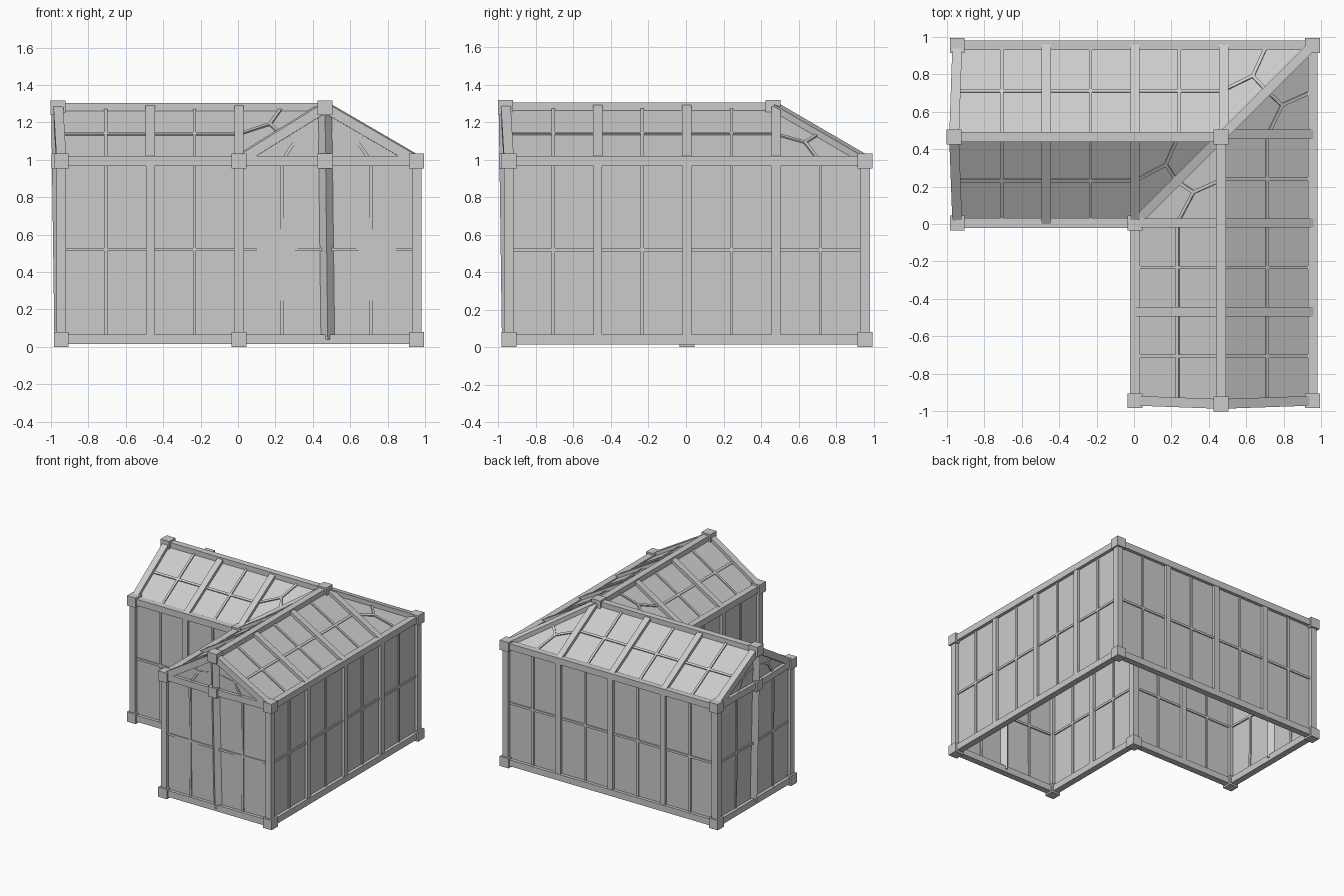
import bpy, bmesh
from mathutils import Vector, Matrix

old = bpy.data.objects.get("Cube")
if old:
    bpy.data.objects.remove(old)

mat = bpy.data.materials.new("plain grey")
mat.use_nodes = True
grey = (0.6, 0.6, 0.6, 1)
mat.diffuse_color = grey
mat.node_tree.nodes["Principled BSDF"].inputs["Base Color"].default_value = grey

# Main lines of the L plan: u runs along a wing, v across it
END, TIP, INNER, RIDGE, OUTER = -0.945, -0.962, 0.005, 0.465, 0.955
FLOOR, RAIL, EAVE, TOP = 0.04, 0.52, 0.993, 1.278
THICK, THIN, JOINT = 0.052, 0.018, 0.08
parts = {}


def mesh(name):
    return parts.setdefault(name, bmesh.new())


def beam(name, a, b, w=THICK, h=None, up=(0, 0, 1)):
    """Square bar from a to b, its height turned towards up."""
    a, b, up = Vector(a), Vector(b), Vector(up)
    d = (b - a).normalized()
    side = d.cross(up).normalized()
    up = side.cross(d)
    rot = Matrix((side, d, up)).transposed().to_4x4()
    size = Matrix.Diagonal((w, (b - a).length, h or w, 1))
    bmesh.ops.create_cube(mesh(name), size=1,
                          matrix=Matrix.Translation((a + b) / 2) @ rot @ size)


def joint(p):
    bmesh.ops.create_cube(mesh("corner_joints"), size=JOINT, matrix=Matrix.Translation(p))


def pane(name, pts):
    bm = mesh(name)
    bm.faces.new([bm.verts.new(p) for p in pts])


def mix(a, b, t):
    return a + (b - a) * t


def build_wing(place):
    """One wing; place turns (u, v, z) into model coordinates."""
    def bar(name, a, b, w=THICK, h=None, up=(0, 0, 1)):
        beam(name, place(*a), place(*b), w, h, place(*up))

    def slope(u, v):
        eave = INNER if v < RIDGE else OUTER
        return (u, v, mix(EAVE, TOP, (v - eave) / (RIDGE - eave)))

    # Long walls
    for v, last, heavy in ((INNER, INNER, 2), (OUTER, OUTER, 4)):
        for z in (FLOOR, EAVE):
            bar("wall_beams", (END, v, z), (last, v, z))
        bar("wall_glazing_bars", (END, v, RAIL), (last, v, RAIL), THIN)
        for i in range(1, heavy * 2):
            u = mix(END, last, i / (heavy * 2))
            name, w = ("wall_posts", 0.046) if i % 2 == 0 else ("wall_glazing_bars", THIN)
            bar(name, (u, v, FLOOR), (u, v, EAVE), w, up=(0, 1, 0))
        pane("wall_glass", [place(*p) for p in (
            (END, v, FLOOR), (last, v, FLOOR), (last, v, EAVE), (END, v, EAVE))])

    # Gable wall, pushed out slightly at its middle post
    foot, head = (END, 0.48, FLOOR), (TIP, RIDGE, TOP)
    waist = (TIP + 0.004, RIDGE, EAVE)
    bar("gable_post", foot, head, up=(1, 1, 0))
    joint(place(*head))
    joint(place(*waist))
    for v in (INNER, OUTER):
        low, high = (END, v, FLOOR), (END, v, EAVE)
        bar("corner_posts", low, high, up=(0, 1, 0))
        joint(place(*low))
        joint(place(*high))
        bar("gable_beams", low, foot)
        bar("gable_beams", high, waist)
        bar("gable_rafters", high, head)
        mid = mix(v, RIDGE, 0.5)
        u = (END + TIP) / 2
        bar("gable_glazing_bars", (END, mid, FLOOR), (u, mid, EAVE), THIN, up=(0, 1, 0))
        bar("gable_glazing_bars", (END, v, RAIL), (u, 0.473, RAIL), THIN)
        pane("gable_glass", [place(*p) for p in (low, foot, waist, high)])
        pane("gable_glass", [place(*p) for p in (high, waist, head)])
        # Forked bars in the gable triangle
        fork = (u, mix(RIDGE, v, 0.34), 1.105)
        for t, z in ((0.5, EAVE), (0.0, 1.135), (0.44, 1.145)):
            bar("gable_glazing_bars", fork, (u, mix(RIDGE, v, t), z), THIN, up=(1, 0, 0))

    # Roof slopes
    bar("ridge_beams", head, (RIDGE, RIDGE, TOP))
    for v, heavy, last in ((INNER, 2, INNER), (OUTER, 3, 0.48)):
        side = -1 if v < RIDGE else 1
        n = (0, side * (TOP - EAVE), abs(RIDGE - v))
        for i in range(1, heavy * 2 + 1):
            u = mix(END, last, i / (heavy * 2))
            name, w = ("rafters", 0.05) if i % 2 == 0 else ("roof_glazing_bars", THIN)
            bar(name, slope(u, v), slope(u, RIDGE), w, up=n)
        mid = mix(v, RIDGE, 0.5)
        bar("roof_glazing_bars", slope(END, mid), slope(last, mid), THIN, up=n)
        corner = INNER if side < 0 else OUTER
        pane("roof_glass", [place(*p) for p in (
            slope(END, v), slope(corner, v), (RIDGE, RIDGE, TOP), head)])
        # Forked bars in the corner triangle
        if side < 0:
            fork, tips = (0.17, 0.32), ((0.01, 0.235), (0.235, RIDGE), (0.23, 0.23))
        else:
            fork, tips = (0.635, 0.79), ((0.71, OUTER), (0.48, 0.715), (0.71, 0.71))
        for t in tips:
            bar("roof_glazing_bars", slope(*fork), slope(*t), THIN, up=n)


build_wing(lambda u, v, z: (u, v, z))
build_wing(lambda u, v, z: (v, u, z))

# Shared corners, valley and hip
for c in (INNER, OUTER):
    beam("corner_posts", (c, c, FLOOR), (c, c, EAVE), up=(0, 1, 0))
    beam("valley_and_hip", (c, c, EAVE), (RIDGE, RIDGE, TOP))
    joint((c, c, FLOOR))
    joint((c, c, EAVE))
joint((RIDGE, RIDGE, TOP))

for name, bm in parts.items():
    bmesh.ops.recalc_face_normals(bm, faces=bm.faces)
    me = bpy.data.meshes.new(name)
    bm.to_mesh(me)
    bm.free()
    me.materials.append(mat)
    bpy.context.collection.objects.link(bpy.data.objects.new(name, me))
